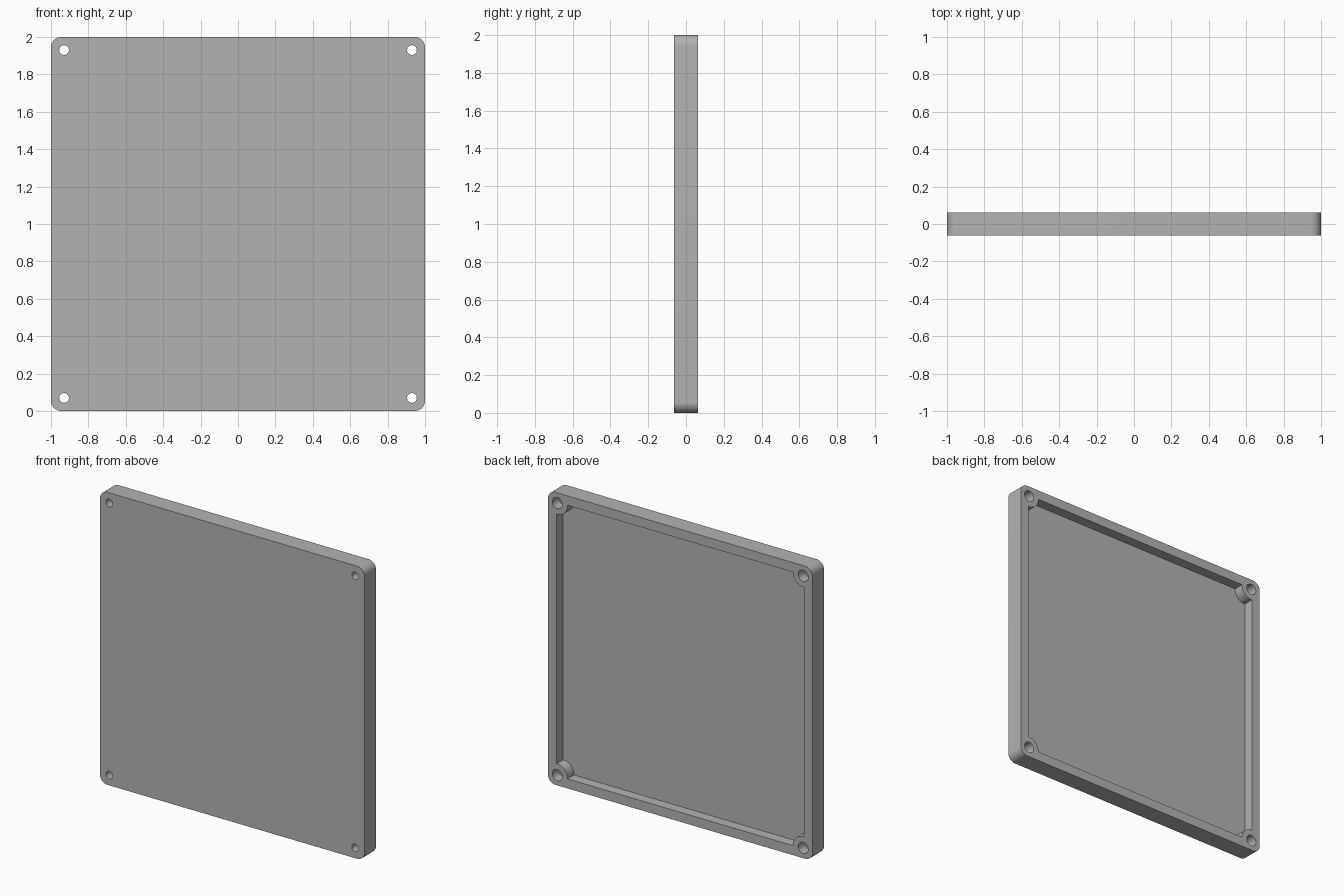
import bpy, bmesh, math

if "Cube" in bpy.data.objects:
    bpy.data.objects.remove(bpy.data.objects["Cube"])

HALF, DEPTH = 1.0, 0.0625      # half width and half thickness
CORNER = 0.055                 # outer corner radius
INNER = 0.935                  # half width of the recess
FLOOR_Y = -0.007               # recess floor
SCREW, BOSS = 0.93, 0.077      # screw position and boss radius
HOLE, BORE = 0.026, 0.038      # through hole and wider rear bore

grey = bpy.data.materials.new("plain grey")
grey.use_nodes = True
colour = (0.45, 0.45, 0.45, 1)
grey.diffuse_color = colour
grey.node_tree.nodes["Principled BSDF"].inputs["Base Color"].default_value = colour


def arc(cx, cz, r, start, end, steps):
    angles = [start + (end - start) * i / steps for i in range(steps + 1)]
    return [(cx + r * math.cos(a), cz + r * math.sin(a)) for a in angles]


def prism(name, outlines, y0, y1):
    """Extrude closed (x, z) outlines from y0 to y1."""
    bm = bmesh.new()
    for pts in outlines:
        face = bm.faces.new([bm.verts.new((x, y0, z + HALF)) for x, z in pts])
        ext = bmesh.ops.extrude_face_region(bm, geom=[face])
        verts = [v for v in ext["geom"] if isinstance(v, bmesh.types.BMVert)]
        bmesh.ops.translate(bm, verts=verts, vec=(0, y1 - y0, 0))
    bmesh.ops.recalc_face_normals(bm, faces=bm.faces)
    mesh = bpy.data.meshes.new(name)
    bm.to_mesh(mesh)
    bm.free()
    mesh.materials.append(grey)
    obj = bpy.data.objects.new(name, mesh)
    bpy.context.collection.objects.link(obj)
    return obj


def around(quarter):
    """Repeat a corner's points by quarter turns into a closed outline."""
    pts = []
    for _ in range(4):
        pts += quarter
        quarter = [(-z, x) for x, z in quarter]
    return pts


def screw_circles(r):
    return [arc(sx * SCREW, sz * SCREW, r, 0, math.tau * 31 / 32, 31)
            for sx in (-1, 1) for sz in (-1, 1)]


# Cover plate with rounded corners
centre = HALF - CORNER
cover = prism("cover_plate", [around(arc(centre, centre, CORNER, 0, math.pi / 2, 12))],
              -DEPTH, DEPTH)

# Rear recess that leaves the rim and the round corner bosses
lead = math.asin((INNER - SCREW) / BOSS)
notch = arc(SCREW, SCREW, BOSS, 1.5 * math.pi + lead, math.pi - lead, 16)
cutters = [
    prism("recess_cutter", [around(notch)], FLOOR_Y, 0.1),
    prism("bore_cutter", screw_circles(BORE), FLOOR_Y, 0.1),
    prism("hole_cutter", screw_circles(HOLE), -0.1, 0.05),
]

# Cut the recess and screw holes, then discard the cutters
bpy.context.view_layer.objects.active = cover
cover.select_set(True)
for cutter in cutters:
    cutter.hide_render = True
    mod = cover.modifiers.new("cut", "BOOLEAN")
    mod.operation, mod.solver, mod.object = "DIFFERENCE", "EXACT", cutter
    bpy.ops.object.modifier_apply(modifier=mod.name)
    bpy.data.objects.remove(cutter)
bpy.ops.object.shade_smooth_by_angle(angle=math.radians(30))
